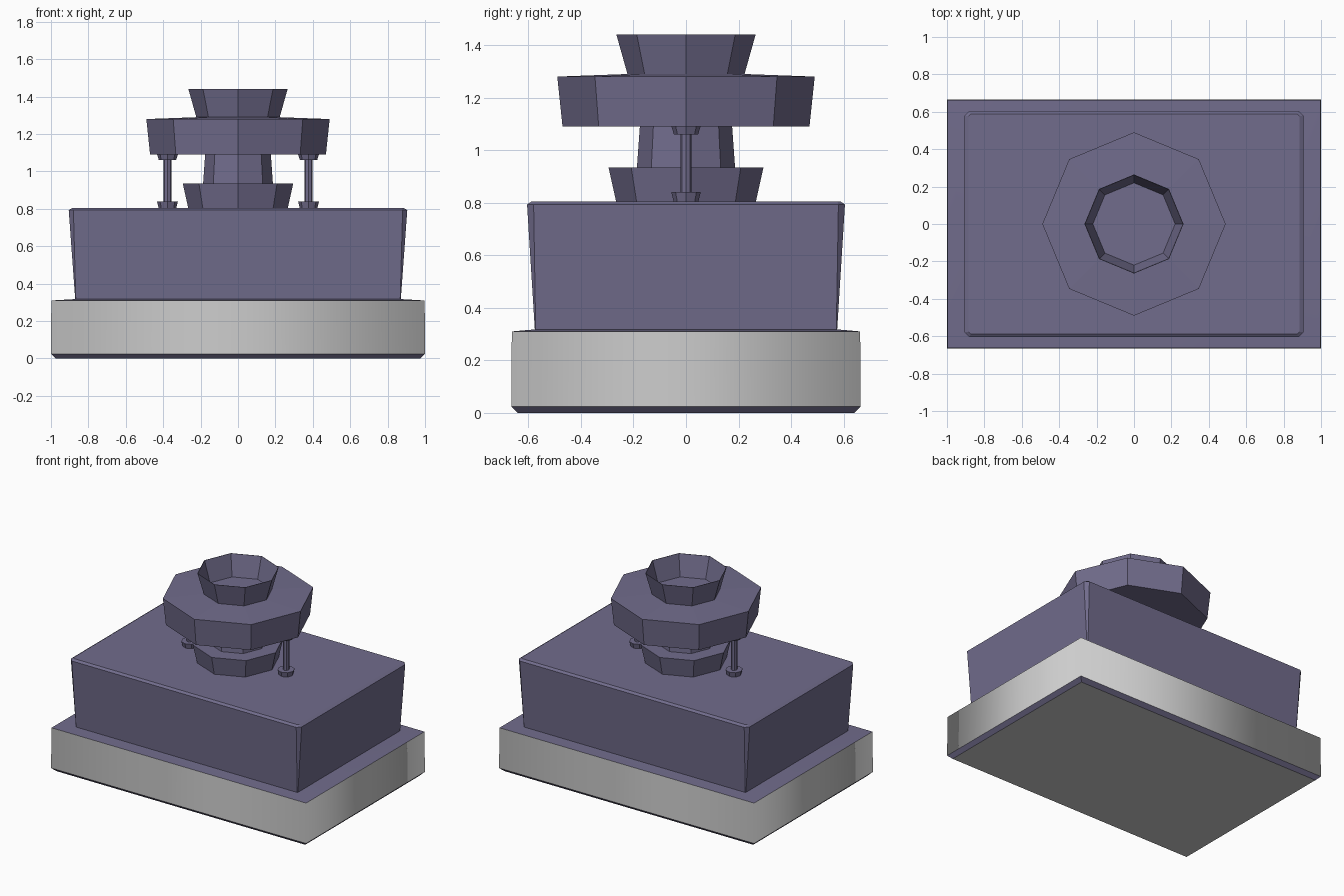
import bpy, bmesh, math

if "Cube" in bpy.data.objects:
    bpy.data.objects.remove(bpy.data.objects["Cube"])


def material(name, rgb):
    m = bpy.data.materials.new(name)
    m.diffuse_color = (*rgb, 1)
    m.use_nodes = True
    m.node_tree.nodes["Principled BSDF"].inputs["Base Color"].default_value = m.diffuse_color
    return m


PURPLE = material("dusty purple", (0.165, 0.150, 0.262))
GREY = material("light grey", (0.604, 0.604, 0.604))


def loft(name, rings, mat, cap_low=True, cap_high=True, smooth=False):
    """Skin a stack of equal-length point rings, bottom to top."""
    bm = bmesh.new()
    loops = [[bm.verts.new(p) for p in ring] for ring in rings]
    n = len(loops[0])
    for a, b in zip(loops, loops[1:]):
        for i in range(n):
            j = (i + 1) % n
            bm.faces.new((a[i], a[j], b[j], b[i]))
    if cap_low:
        bm.faces.new(loops[0][::-1])
    if cap_high:
        bm.faces.new(loops[-1])
    for f in bm.faces:
        f.smooth = smooth
    mesh = bpy.data.meshes.new(name)
    bm.to_mesh(mesh)
    bm.free()
    mesh.materials.append(mat)
    obj = bpy.data.objects.new(name, mesh)
    bpy.context.collection.objects.link(obj)
    return obj


def rect(x, y, z):
    return [(-x, -y, z), (x, -y, z), (x, y, z), (-x, y, z)]


def chamfered(x, y, z, c):
    return [(-x + c, -y, z), (x - c, -y, z), (x, -y + c, z), (x, y - c, z),
            (x - c, y, z), (-x + c, y, z), (-x, y - c, z), (-x, -y + c, z)]


def circle(r, z, x=0, n=8):
    return [(x + r * math.cos(math.tau * i / n), r * math.sin(math.tau * i / n), z)
            for i in range(n)]


# Plinth: grey underside and wall, purple lower bevel and upper rim
loft("plinth_underside", [rect(0.975, 0.64, 0)], GREY, cap_low=True, cap_high=False)
loft("plinth_lower_bevel", [rect(0.975, 0.64, 0), rect(1, 0.665, 0.025)], PURPLE,
     False, False)
loft("plinth_wall", [rect(1, 0.665, 0.025), rect(0.998, 0.663, 0.31)], GREY,
     False, False, smooth=True)
loft("plinth_rim", [rect(0.998, 0.663, 0.31), rect(0.88, 0.585, 0.317)], PURPLE,
     False, True, smooth=True)

# Main block, flaring upward with corner chamfers that widen to the top
loft("main_block", [chamfered(0.87, 0.575, 0.31, 0.003),
                    chamfered(0.905, 0.605, 0.793, 0.025),
                    chamfered(0.885, 0.588, 0.805, 0.012)], PURPLE)

# Octagonal tower
loft("lower_collar", [circle(0.265, 0.80), circle(0.295, 0.935)], PURPLE)
loft("neck", [circle(0.187, 0.93), circle(0.175, 1.10)], PURPLE)
loft("wide_disc", [circle(0.47, 1.09), circle(0.49, 1.28), circle(0.22, 1.29)], PURPLE)
loft("top_cup", [circle(0.222, 1.287), circle(0.265, 1.44), circle(0.262, 1.44),
                 circle(0.22, 1.292)], PURPLE)

# Slim posts with flared feet and caps, one each side
for side, x in (("left", -0.377), ("right", 0.377)):
    loft(side + "_post_foot", [circle(0.046, 0.80, x), circle(0.056, 0.84, x)], PURPLE)
    loft(side + "_post_rod", [circle(0.021, 0.83, x), circle(0.021, 1.07, x)], PURPLE)
    loft(side + "_post_cap", [circle(0.046, 1.06, x), circle(0.056, 1.092, x)], PURPLE)
